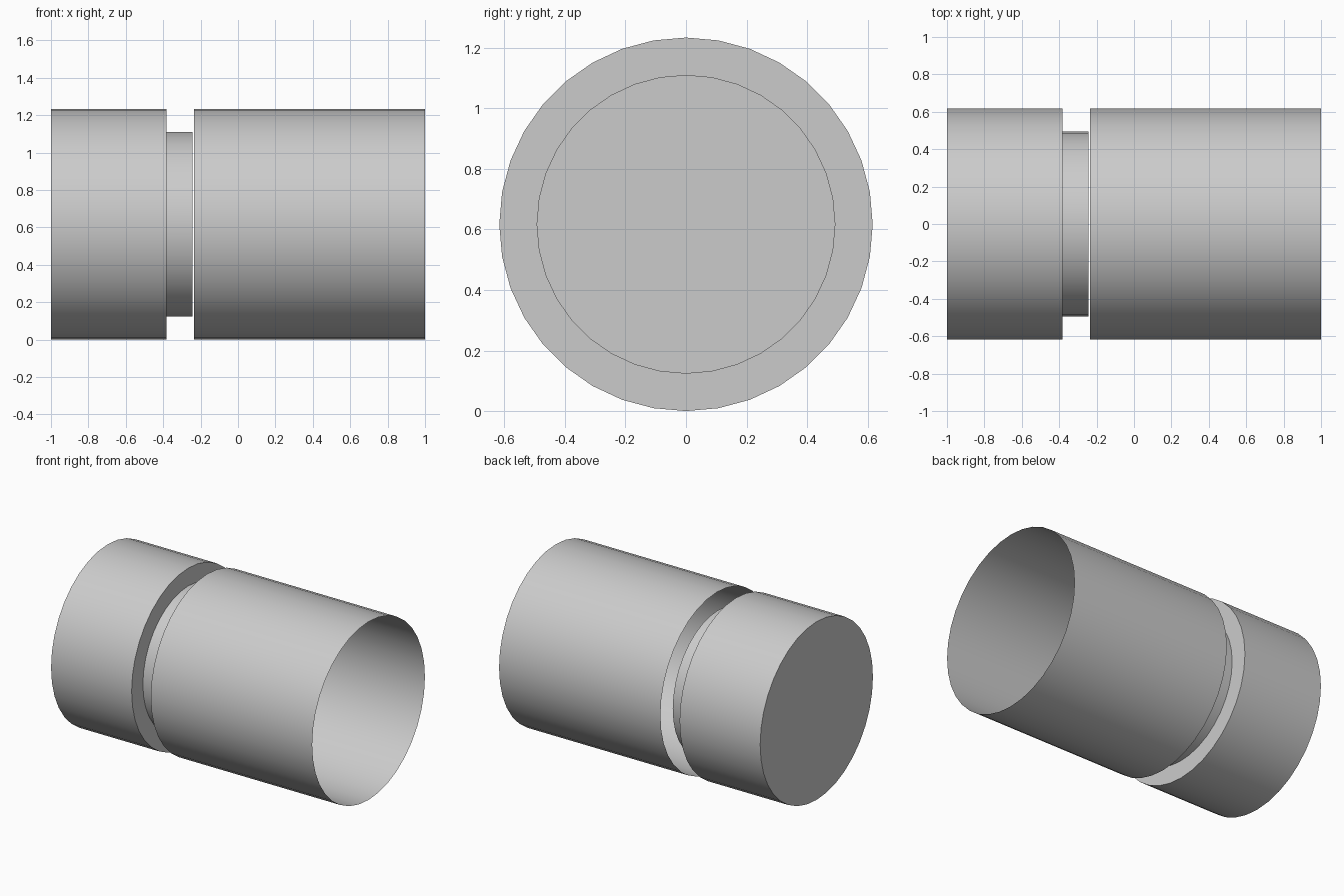
import bpy, math

if "Cube" in bpy.data.objects:
    bpy.data.objects.remove(bpy.data.objects["Cube"])

R = 0.617      # outer radius
SIDES = 36


def x_cylinder(name, x0, x1, radius, fill):
    """Cylinder lying along x between x0 and x1."""
    bpy.ops.mesh.primitive_cylinder_add(
        vertices=SIDES, radius=radius, depth=x1 - x0, end_fill_type=fill,
        location=((x0 + x1) / 2, 0, R), rotation=(0, math.pi / 2, 0))
    obj = bpy.context.object
    obj.name = name
    bpy.ops.object.transform_apply(location=False, rotation=True, scale=True)
    bpy.ops.object.shade_smooth_by_angle(angle=math.radians(30))
    return obj


# Solid end block on the left
x_cylinder("end_cap", -1.0, -0.383, R, 'NGON')
# Narrower neck in the groove
x_cylinder("neck", -0.383, -0.244, R * 0.8, 'NGON')
# Thin sleeve, open at both ends
x_cylinder("open_sleeve", -0.236, 1.0, R, 'NOTHING')
